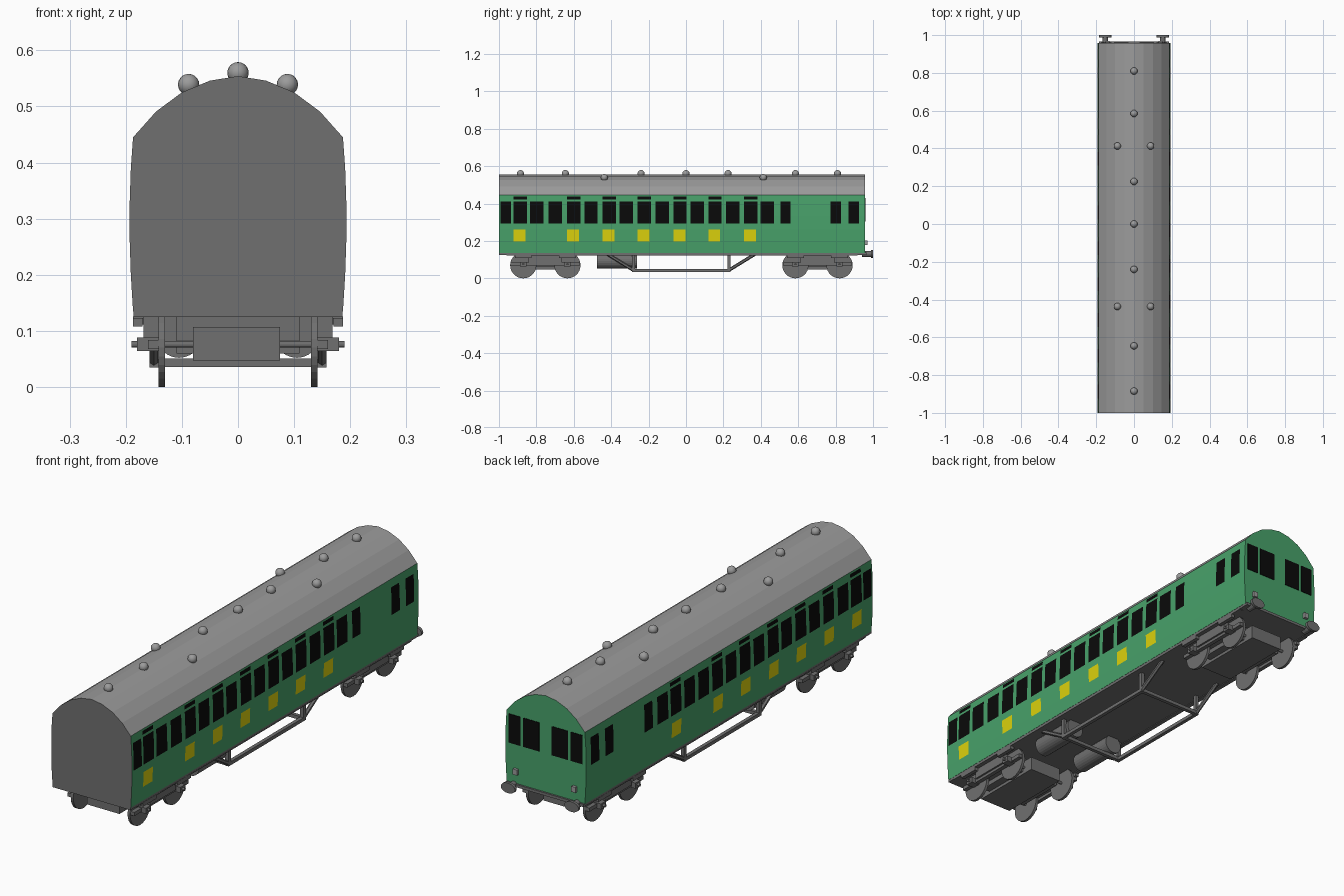
import bpy, bmesh, math
from mathutils import Vector, Matrix

if "Cube" in bpy.data.objects:
    bpy.data.objects.remove(bpy.data.objects["Cube"])


def mat(name, c):
    m = bpy.data.materials.new(name)
    m.diffuse_color = (*c, 1)
    m.use_nodes = True
    m.node_tree.nodes["Principled BSDF"].inputs["Base Color"].default_value = m.diffuse_color
    return m


GREEN = mat("body green", (0.065, 0.36, 0.145))
ROOF = mat("roof grey", (0.33, 0.33, 0.33))
DARK = mat("underframe grey", (0.16, 0.16, 0.16))
BLACK = mat("window black", (0.003, 0.003, 0.003))
YELLOW = mat("panel yellow", (0.72, 0.65, 0.004))


def finish(name, bm, *mats):
    me = bpy.data.meshes.new(name)
    bm.to_mesh(me)
    bm.free()
    ob = bpy.data.objects.new(name, me)
    bpy.context.collection.objects.link(ob)
    for m in mats:
        me.materials.append(m)
    return ob


def box(bm, x0, x1, y0, y1, z0, z1):
    m = Matrix.Translation(((x0 + x1) / 2, (y0 + y1) / 2, (z0 + z1) / 2)) @ \
        Matrix.Diagonal((abs(x1 - x0), abs(y1 - y0), abs(z1 - z0), 1))
    bmesh.ops.create_cube(bm, size=1, matrix=m)


def rod(bm, a, b, r, n=16, scale=(1, 1)):
    a, b = Vector(a), Vector(b)
    d = b - a
    m = Matrix.Translation((a + b) / 2) @ d.to_track_quat('Z', 'Y').to_matrix().to_4x4() @ \
        Matrix.Diagonal((scale[0], scale[1], 1, 1))
    bmesh.ops.create_cone(bm, cap_ends=True, segments=n, radius1=r, radius2=r,
                          depth=d.length, matrix=m)


# coach shell: bowed sides and faceted arched roof, extruded along y
Y0, Y1 = -1.0, 0.958
SIDE = [(.187, .135), (.191, .20), (.193, .26), (.193, .33), (.191, .39), (.187, .445)]
ARCH = [(.146, .491), (.10, .525), (.05, .546), (0, .554)]
half = SIDE + ARCH
profile = half + [(-x, z) for x, z in reversed(half[:-1])]
bm = bmesh.new()
rings = [[bm.verts.new((x, y, z)) for x, z in profile] for y in (Y0, Y1)]
n = len(profile)
for i in range(n):
    j = (i + 1) % n
    bm.faces.new((rings[0][i], rings[0][j], rings[1][j], rings[1][i]))
bm.faces.new(rings[0])
bm.faces.new(rings[1])
bmesh.ops.recalc_face_normals(bm, faces=bm.faces)
for f in bm.faces:
    nrm = f.normal
    if nrm.y < -.5 or nrm.z < -.5:
        f.material_index = 2
    elif abs(nrm.y) < .5 and f.calc_center_median().z > .445:
        f.material_index = 1
finish("coach_body", bm, GREEN, ROOF, DARK)


def side_x(z):
    for (xa, za), (xb, zb) in zip(SIDE, SIDE[1:]):
        if za <= z <= zb:
            return xa + (xb - xa) * (z - za) / (zb - za)


def side_panel(bm, s, y0, y1, z0, z1):
    """Thin plate that follows the bowed side."""
    zs = [z0] + [z for _, z in SIDE if z0 < z < z1] + [z1]
    for a, b in zip(zs, zs[1:]):
        xa, xb = s * (side_x(a) + .0015), s * (side_x(b) + .0015)
        q = [(xa, y0, a), (xa, y1, a), (xb, y1, b), (xb, y0, b)]
        if s < 0:
            q.reverse()
        bm.faces.new([bm.verts.new(p) for p in q])


# side windows, door toplights and yellow door panels
centres = [-.963, -.887, -.797, -.698, -.601, -.508, -.411, -.32, -.222,
           -.128, -.032, .061, .155, .251, .345, .435, .532, .80, .898]
narrow = {0, 16, 17, 18}
doors = {1: [1, 4, 6, 8, 10, 12, 14], -1: [1, 3, 5, 7, 9, 11, 14]}
glass, yellow = bmesh.new(), bmesh.new()
for s in (1, -1):
    for i, c in enumerate(centres):
        w = .028 if i in narrow else .036
        side_panel(glass, s, c - w, c + w, .294, .412)
    for i in doors[s]:
        c = centres[i]
        side_panel(glass, s, c - .036, c + .036, .422, .438)
        side_panel(yellow, s, c - .036, c + .028, .198, .262)
# rear end windows
for s in (1, -1):
    for a, b in ((.03, .107), (.12, .176)):
        box(glass, s * a, s * b, Y1 - .002, Y1 + .002, .305, .43)
finish("windows", glass, BLACK)
finish("door_panels", yellow, YELLOW)

# roof ventilators
bm = bmesh.new()
vents = [(0, y, .56) for y in (.81, .585, .225, 0, -.24, -.645, -.885)]
vents += [(s * .088, y, .539) for s in (1, -1) for y in (.413, -.437)]
for p in vents:
    bmesh.ops.create_uvsphere(bm, u_segments=16, v_segments=10, radius=.019,
                              matrix=Matrix.Translation(p))
for f in bm.faces:
    f.smooth = True
finish("roof_vents", bm, ROOF)

# floor frame and solebars
bm = bmesh.new()
box(bm, -.186, .186, Y0, Y1 + .008, .125, .137)
for s in (1, -1):
    box(bm, s * .168, s * .187, Y0 + .04, Y1 - .04, .122, .126)
finish("underframe", bm, DARK)

# truss rods under the floor
bm = bmesh.new()
for s in (1, -1):
    x = s * .15
    box(bm, x - .008, x + .008, -.29, .235, .035, .05)
    for yl, yh in ((-.282, -.42), (.23, .37)):
        box(bm, x - .008, x + .008, yl - .008, yl + .008, .035, .128)
        rod(bm, (x, yl, .044), (x, yh, .13), .009, 6)
for y in (-.282, .23):
    box(bm, -.15, .15, y - .008, y + .008, .036, .051)
finish("truss_frame", bm, DARK)

# brake cylinders
bm = bmesh.new()
for s in (1, -1):
    rod(bm, (s * .105, -.475, .093), (s * .105, -.262, .093), .041, 24)
finish("brake_cylinders", bm, DARK)

# bogies: centre block, side frames, axles, axle boxes
WB = .118
wheels, frames = bmesh.new(), bmesh.new()
for cy in (-.752, .703):
    box(frames, -.08, .075, cy - .165, cy + .165, .047, .107)
    box(frames, -.11, .11, cy - .11, cy + .11, .06, .126)
    for s in (1, -1):
        box(frames, s * .11, s * .168, cy - .09, cy + .09, .08, .126)
        box(frames, s * .142, s * .16, cy - .185, cy + .185, .068, .084)
        for e in (1, -1):
            y = cy + e * WB
            box(frames, s * .14, s * .18, y - .017, y + .017, .064, .088)
            rod(wheels, (s * .13, y, .07), (s * .142, y, .07), .07, 28)
            box(frames, s * .17, s * .187, y - .045, y + .045, .108, .126)
    for e in (1, -1):
        y = cy + e * WB
        rod(frames, (-.19, y, .076), (.19, y, .076), .006, 12)
finish("wheels", wheels, DARK)
finish("bogie_frames", frames, DARK)

# oval buffers and lamp brackets at the rear end
buffers, lamps = bmesh.new(), bmesh.new()
for s in (1, -1):
    x = s * .152
    rod(buffers, (x, .94, .13), (x, .99, .13), .015, 12)
    m = Matrix.Translation((x, .994, .13)) @ Matrix.Diagonal((.034, 1, .022, 1)) @ \
        Matrix.Rotation(math.pi / 2, 4, 'X')
    bmesh.ops.create_cone(buffers, cap_ends=True, segments=20, radius1=1, radius2=1,
                          depth=.012, matrix=m)
    box(lamps, s * .13, s * .15, Y1, Y1 + .012, .178, .202)
finish("buffers", buffers, DARK)
finish("lamp_brackets", lamps, ROOF)
